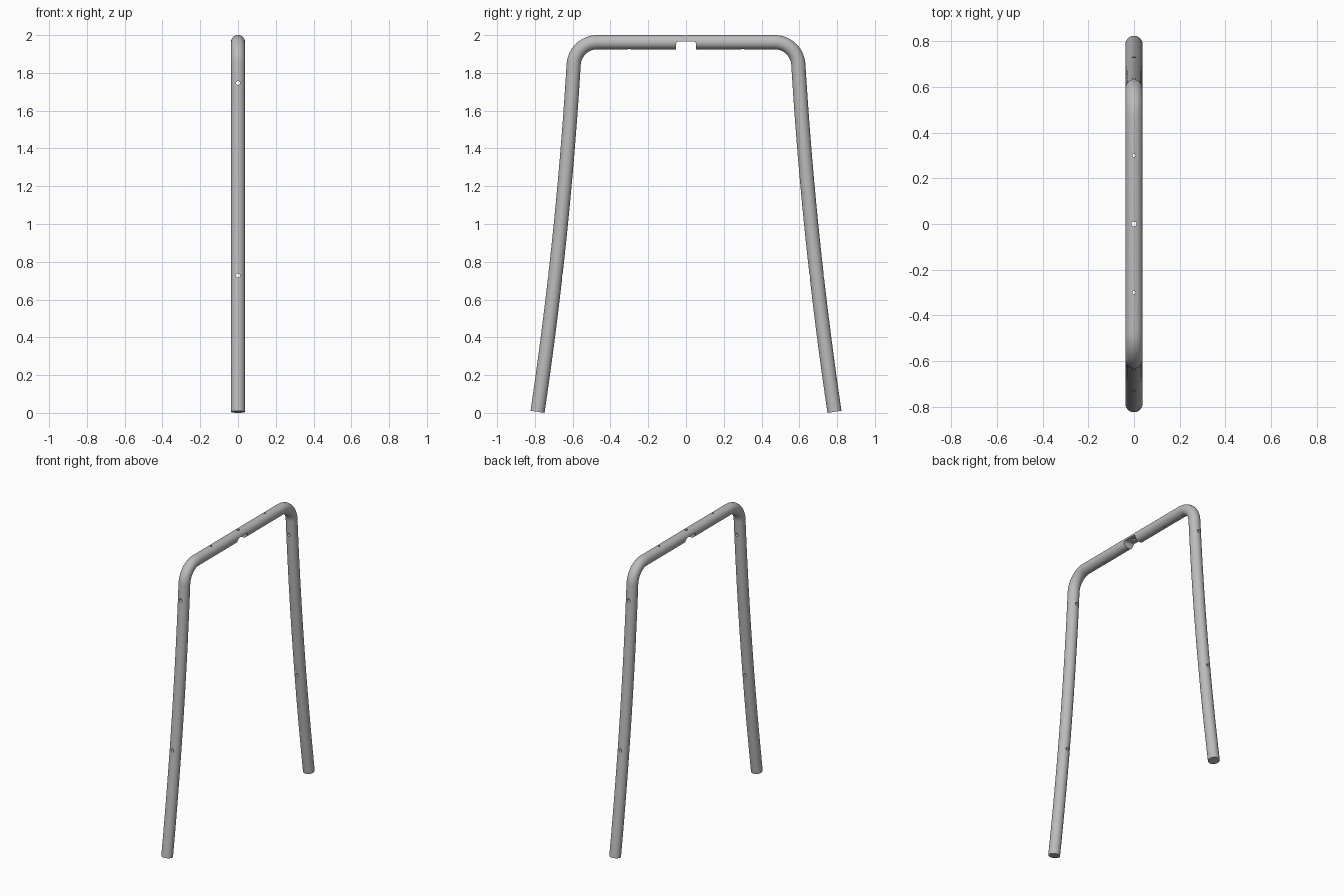
import bpy, bmesh, math
from mathutils import Vector, Matrix

cube = bpy.data.objects.get("Cube")
if cube:
    bpy.data.objects.remove(cube, do_unlink=True)

RADIUS, SIDES = 0.0375, 40
BAR_Z = 2.0 - RADIUS
BEND, BEND_Y = 0.125, 0.47

steel = bpy.data.materials.new("brushed grey metal")
steel.use_nodes = True
colour = (0.5, 0.5, 0.5, 1)
steel.diffuse_color = colour
steel.node_tree.nodes["Principled BSDF"].inputs["Base Color"].default_value = colour


def new_object(name, bm):
    mesh = bpy.data.meshes.new(name)
    bmesh.ops.recalc_face_normals(bm, faces=bm.faces)
    bm.to_mesh(mesh)
    bm.free()
    mesh.materials.append(steel)
    obj = bpy.data.objects.new(name, mesh)
    bpy.context.collection.objects.link(obj)
    return obj


def half_path():
    """Centre line of one side as (y, z, tilt), from bar to foot."""
    points = [(0.2, BAR_Z, math.pi / 2)]
    flare = math.atan(0.06)
    steps = 14
    for i in range(steps + 1):
        a = math.pi / 2 + (flare - math.pi / 2) * i / steps
        points.append((BEND_Y + BEND * math.cos(a),
                       BAR_Z - BEND + BEND * math.sin(a), a))
    # gently curved leg, flaring more toward the foot
    y0, z0, _ = points[-1]
    y1, z1 = 0.786, 0.0055
    drop = z0 - z1
    bow = (y1 - y0) / drop - 0.06
    for i in range(1, 19):
        t = i / 18
        points.append((y0 + drop * (0.06 * t + bow * t * t), z0 - drop * t,
                       math.atan(0.06 + 2 * bow * t)))
    return points


# Swept tube: mirrored path, one ring per point
side = half_path()
path = [(-y, z, -math.sin(a), -math.cos(a)) for y, z, a in reversed(side)]
path = [(y, z, -ty, -tz) for y, z, ty, tz in path]
path += [(y, z, math.sin(a), -math.cos(a)) for y, z, a in side]
bm = bmesh.new()
rings = []
for y, z, ty, tz in path:
    across = Vector((0, -tz, ty))
    ring = []
    for k in range(SIDES):
        a = 2 * math.pi * k / SIDES
        offset = Vector((math.cos(a), 0, 0)) + across * math.sin(a)
        ring.append(bm.verts.new(Vector((0, y, z)) + offset * RADIUS))
    rings.append(ring)
for a, b in zip(rings, rings[1:]):
    for k in range(SIDES):
        n = (k + 1) % SIDES
        bm.faces.new((a[k], a[n], b[n], b[k]))
bm.faces.new(rings[0])
bm.faces.new(rings[-1])
frame = new_object("bent_tube_frame", bm)


def drill(name, centre, radius, depth, along_y=False):
    bm = bmesh.new()
    turn = Matrix.Rotation(math.pi / 2, 4, "X") if along_y else Matrix()
    bmesh.ops.create_cone(bm, cap_ends=True, segments=16, radius1=radius,
                          radius2=radius, depth=depth,
                          matrix=Matrix.Translation(centre) @ turn)
    return new_object(name, bm)


# Notch cutter with rounded upper corners
bm = bmesh.new()
bmesh.ops.create_cube(bm, size=1, matrix=Matrix.Translation((0, 0, 1.927))
                      @ Matrix.Diagonal((0.2, 0.108, 0.08, 1)))
top_edges = [e for e in bm.edges if all(v.co.z > 1.95 for v in e.verts)
             and abs(e.verts[0].co.x - e.verts[1].co.x) > 0.1]
bmesh.ops.bevel(bm, geom=top_edges, offset=0.016, segments=5, profile=0.5,
                affect="EDGES")
cutters = [new_object("notch_cutter", bm)]

# Bolt holes through the legs and the top bar
for z in (0.727, 1.747):
    cutters.append(drill("leg_hole_cutter", (0, 0, z), 0.011, 2, True))
for y, r in ((-0.3, 0.007), (0, 0.011), (0.3, 0.007)):
    cutters.append(drill("bar_hole_cutter", (0, y, BAR_Z), r, 0.2))

for cutter in cutters:
    cutter.hide_render = True
    mod = frame.modifiers.new(cutter.name, "BOOLEAN")
    mod.operation, mod.solver, mod.object = "DIFFERENCE", "EXACT", cutter

# Bake the cuts, then drop the helpers
bpy.context.view_layer.update()
graph = bpy.context.evaluated_depsgraph_get()
baked = bpy.data.meshes.new_from_object(frame.evaluated_get(graph))
frame.modifiers.clear()
frame.data = baked
for cutter in cutters:
    bpy.data.objects.remove(cutter, do_unlink=True)

bpy.ops.object.select_all(action="DESELECT")
frame.select_set(True)
bpy.context.view_layer.objects.active = frame
bpy.ops.object.shade_smooth_by_angle(angle=math.radians(30))
